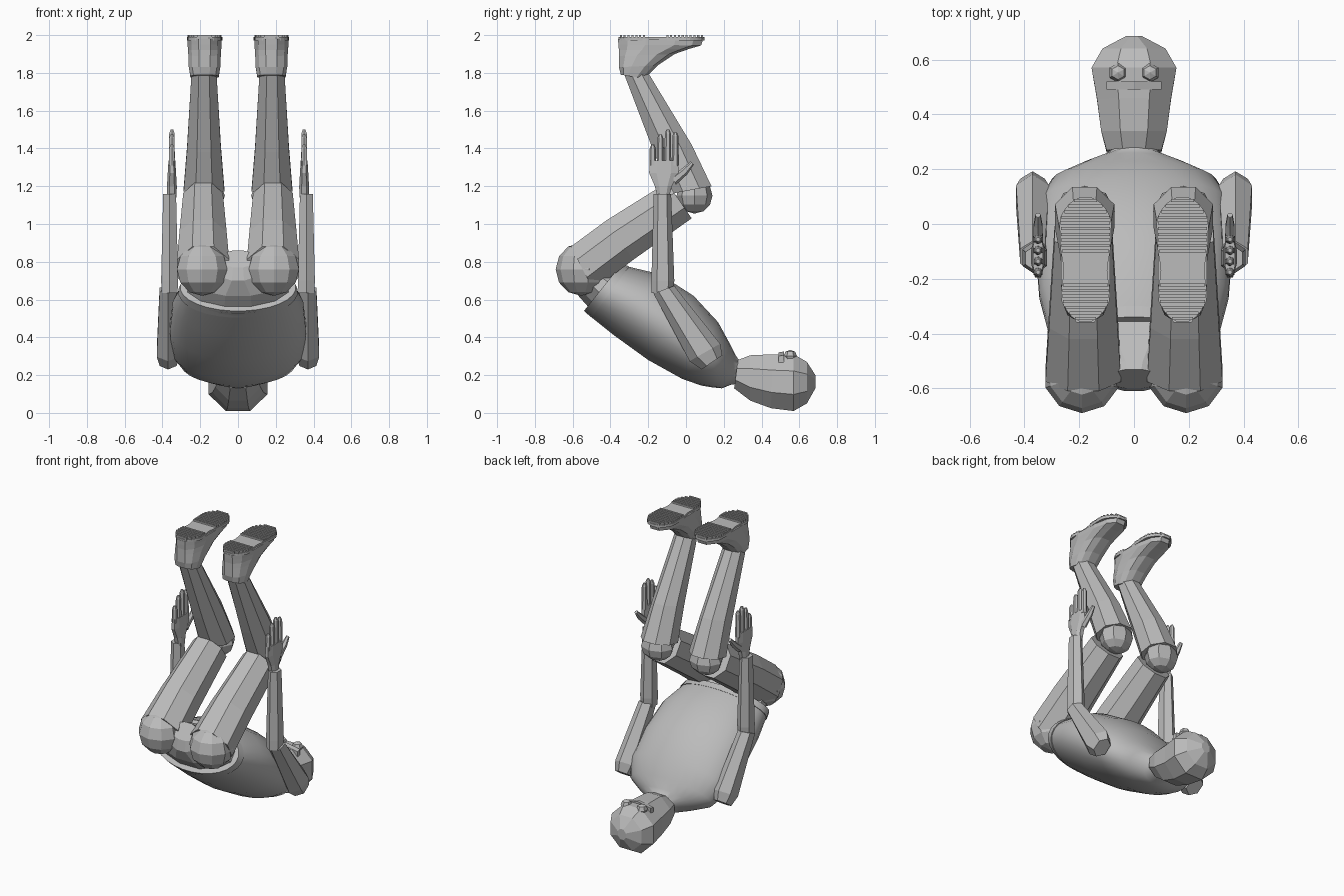
import bpy, bmesh, math
from mathutils import Vector

cube = bpy.data.objects.get("Cube")
if cube:
    bpy.data.objects.remove(cube)

# One clay colour for the whole figure
clay = bpy.data.materials.new("light_grey")
clay.use_nodes = True
clay.diffuse_color = (.5, .5, .5, 1)
clay.node_tree.nodes["Principled BSDF"].inputs["Base Color"].default_value = (.5, .5, .5, 1)


def finish(name, bm, smooth=False):
    bmesh.ops.recalc_face_normals(bm, faces=bm.faces)
    mesh = bpy.data.meshes.new(name)
    bm.to_mesh(mesh)
    bm.free()
    mesh.materials.append(clay)
    obj = bpy.data.objects.new(name, mesh)
    bpy.context.collection.objects.link(obj)
    if smooth:
        bpy.ops.object.select_all(action='DESELECT')
        obj.select_set(True)
        bpy.context.view_layer.objects.active = obj
        bpy.ops.object.shade_smooth_by_angle(angle=math.radians(40))
    return obj


def loft(name, stations, sides=8, x=0, power=1, smooth=False):
    """Skin rings; each station is back y, back z, front y, front z, half width."""
    bm = bmesh.new()
    rings = []
    grow = 1 / math.cos(math.pi / sides)
    for by, bz, fy, fz, half in stations:
        mid = Vector((x, (by + fy) / 2, (bz + fz) / 2))
        deep = Vector((0, (fy - by) / 2, (fz - bz) / 2))
        ring = []
        for i in range(sides):
            a = 2 * math.pi * (i + .5) / sides
            c, s = math.cos(a) * grow, math.sin(a) * grow
            c = math.copysign(abs(c) ** power, c)
            s = math.copysign(abs(s) ** power, s)
            ring.append(bm.verts.new(mid + deep * s + Vector((half * c, 0, 0))))
        rings.append(ring)
    for low, high in zip(rings, rings[1:]):
        for i in range(sides):
            j = (i + 1) % sides
            bm.faces.new((low[i], low[j], high[j], high[i]))
    bm.faces.new(rings[0])
    bm.faces.new(rings[-1])
    return finish(name, bm, smooth)


def ball(name, centre, size, segments=10, rings=6):
    bm = bmesh.new()
    bmesh.ops.create_uvsphere(bm, u_segments=segments, v_segments=rings, radius=1)
    bmesh.ops.scale(bm, vec=Vector(size), verts=bm.verts)
    bmesh.ops.translate(bm, vec=Vector(centre), verts=bm.verts)
    return finish(name, bm)


def box(bm, centre, size):
    made = bmesh.ops.create_cube(bm, size=1)["verts"]
    bmesh.ops.scale(bm, vec=Vector(size), verts=made)
    bmesh.ops.translate(bm, vec=Vector(centre), verts=made)


# Torso with its neck, hem first
loft("torso", [
    (-.53, .53, -.33, .78, .3), (-.38, .41, -.14, .735, .345),
    (-.2, .28, .04, .62, .36), (-.02, .18, .17, .48, .35),
    (.08, .145, .23, .37, .3), (.14, .135, .26, .31, .2),
    (.19, .13, .28, .28, .11), (.24, .15, .31, .27, .075),
    (.32, .16, .33, .27, .07)], sides=28, smooth=True)
loft("hem", [(-.54, .54, -.34, .79, .305), (-.5, .505, -.3, .775, .315)],
     sides=28, smooth=True)

# Pelvis tucked inside the hem
loft("pelvis", [
    (-.49, .53, -.32, .75, .28), (-.57, .62, -.41, .8, .25),
    (-.61, .7, -.5, .84, .12), (-.6, .77, -.53, .86, .1)], sides=12)

# Head, chin to crown, with bulging eyes
loft("head", [
    (.255, .13, .275, .28, .1), (.34, .065, .34, .305, .12),
    (.45, .025, .46, .31, .135), (.57, .01, .57, .31, .155),
    (.64, .05, .64, .27, .115), (.685, .13, .685, .2, .03)])
loft("brow", [(.49, .25, .49, .315, .1), (.52, .25, .52, .32, .1)], sides=6)

for label, side in (("left", 1), ("right", -1)):
    ball(label + "_eye", (side * .058, .552, .3), (.036, .036, .034), 6, 4)

    # Leg: hip ball, thigh, knee and shin
    leg = side * .18
    ball(label + "_hip", (side * .19, -.555, .76), (.14, .135, .14))
    loft(label + "_thigh", [
        (-.49, .65, -.61, .88, .138), (-.28, .81, -.42, 1.02, .125),
        (.03, 1.03, -.1, 1.22, .105)], x=side * .185)
    ball(label + "_knee", (leg, .045, 1.15), (.11, .095, .095), 8, 6)
    loft(label + "_shin", [
        (-.08, 1.16, .135, 1.2, .108), (-.17, 1.38, .03, 1.42, .09),
        (-.33, 1.8, -.2, 1.8, .066)], x=leg)

    # Shoe, upside down with the toe to the back
    foot = side * .177
    loft(label + "_shoe", [
        (-.345, 1.79, -.22, 1.77, .075), (-.355, 1.83, -.15, 1.84, .084),
        (-.355, 1.89, -.06, 1.9, .086), (-.355, 1.92, .02, 1.928, .088),
        (-.358, 1.95, .08, 1.945, .09), (-.36, 1.98, .09, 1.975, .09)],
        sides=12, x=foot, power=.8)

    # Sole outline: round heel, narrow arch, wider ball
    def sole_half(y):
        t = (y + .36) / .46
        ends = min(1, math.sqrt(max(0, t * (1 - t))) * 2.6)
        return ends * (.088 + .008 * (t - .5) - .012 * math.exp(-((t - .42) / .12) ** 2))

    steps = [-.358 + .456 * i / 24 for i in range(25)]
    loft(label + "_sole", [(y, 1.972, y, 1.99, sole_half(y) + .004) for y in steps],
         sides=4, x=foot)

    # Tread ribs on the heel and the ball of the foot
    bm = bmesh.new()
    for i in range(22):
        y = -.345 + i * .0205
        if not -.215 < y < -.11:
            box(bm, (foot, y, 1.993), (sole_half(y) * 2, .011, .014))
    finish(label + "_tread", bm)

    # Arm: shoulder end, elbow and wrist
    loft(label + "_upper_arm", [
        (.09, .235, .185, .3, .045), (.03, .28, .17, .36, .06),
        (-.165, .635, -.07, .67, .045)], sides=6, x=side * .37)
    loft(label + "_forearm", [
        (-.175, .635, -.075, .64, .042), (-.175, .7, -.07, .7, .045),
        (-.165, 1.16, -.085, 1.16, .034)], sides=6, x=side * .362)

    # Hand: flat palm, four fingers and a thumb
    hand = side * .35
    loft(label + "_palm", [
        (-.15, 1.14, -.09, 1.14, .025), (-.165, 1.2, -.075, 1.2, .026),
        (-.195, 1.27, -.04, 1.27, .022), (-.192, 1.335, -.042, 1.335, .018)],
        sides=8, x=hand, power=.8)
    for i, tip in enumerate((1.42, 1.475, 1.5, 1.485)):
        y = -.176 + i * .04
        loft(f"{label}_finger_{i}", [
            (y - .016, 1.31, y + .016, 1.31, .016),
            (y - .014, tip - .02, y + .014, tip - .02, .014),
            (y - .007, tip, y + .007, tip, .007)], sides=6, x=hand)
    loft(label + "_thumb", [
        (-.075, 1.25, -.055, 1.21, .018), (-.015, 1.295, .005, 1.265, .016),
        (.025, 1.33, .04, 1.315, .009)], sides=6, x=hand)
